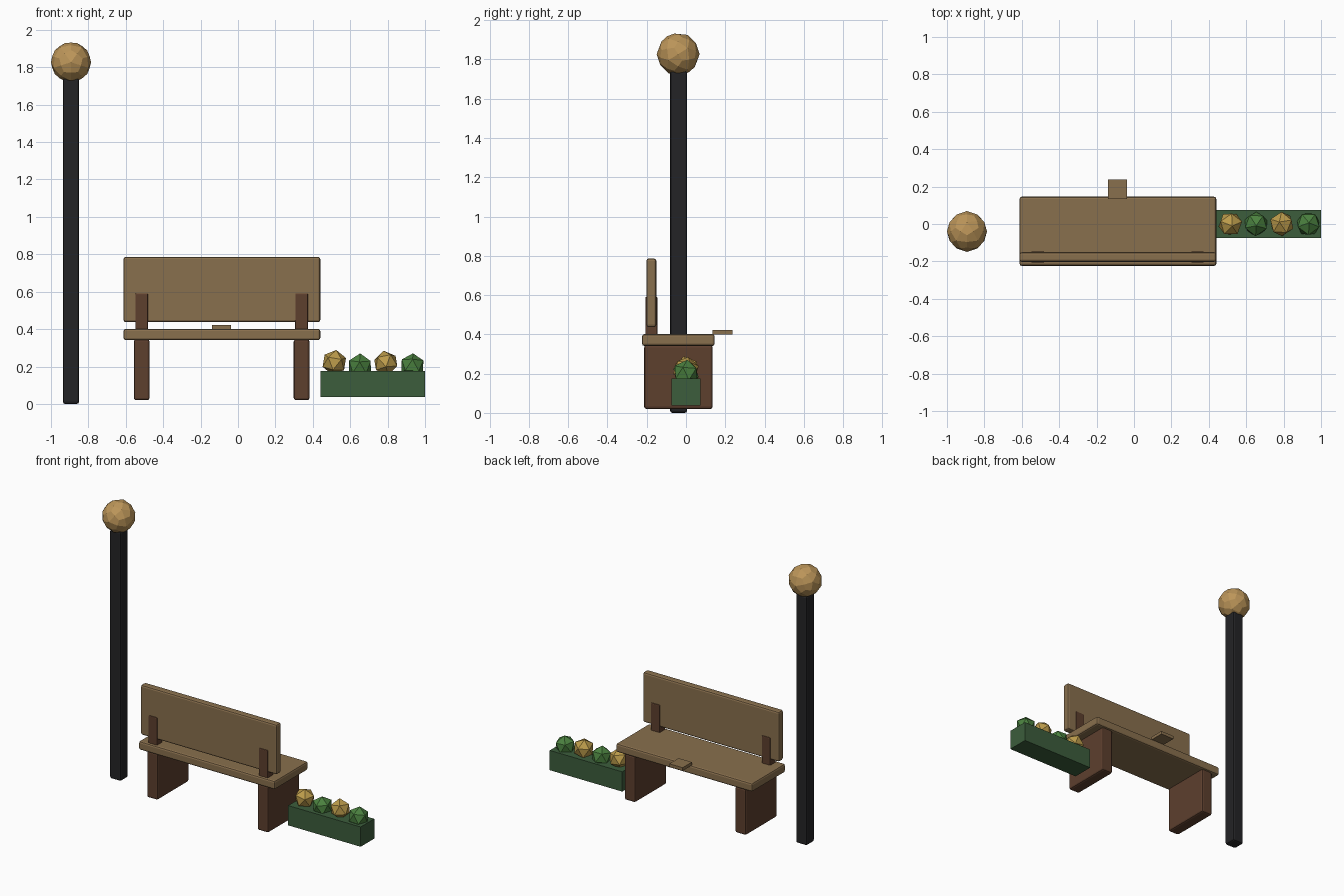
import bpy, bmesh
from mathutils import Matrix, Euler

if "Cube" in bpy.data.objects:
    bpy.data.objects.remove(bpy.data.objects["Cube"])


def material(name, rgb):
    m = bpy.data.materials.new(name)
    m.diffuse_color = (*rgb, 1)
    m.use_nodes = True
    m.node_tree.nodes["Principled BSDF"].inputs["Base Color"].default_value = m.diffuse_color
    return m


WOOD = material("light_wood", (0.25, 0.16, 0.075))
DARK = material("dark_wood", (0.11, 0.05, 0.027))
IRON = material("iron", (0.017, 0.017, 0.019))
GLOW = material("lamp_glow", (0.50, 0.30, 0.10))
BOX = material("planter_green", (0.045, 0.11, 0.045))
LEAF = material("leaf", (0.07, 0.22, 0.05))
BLOOM = material("bloom", (0.50, 0.33, 0.07))


def finish(name, bm, mat):
    me = bpy.data.meshes.new(name)
    bm.to_mesh(me)
    bm.free()
    me.materials.append(mat)
    ob = bpy.data.objects.new(name, me)
    bpy.context.collection.objects.link(ob)
    return ob


def box(name, x, y, z, mat, bevel=0.0):
    """Box from (min, max) ranges with an optional chamfer."""
    bm = bmesh.new()
    mid = [(a + b) / 2 for a, b in (x, y, z)]
    size = [b - a for a, b in (x, y, z)]
    bmesh.ops.create_cube(bm, size=1, matrix=Matrix.Translation(mid) @ Matrix.Diagonal((*size, 1)))
    ob = finish(name, bm, mat)
    if bevel:
        mod = ob.modifiers.new("bevel", "BEVEL")
        mod.width, mod.segments = bevel, 2
    return ob


def ico(name, loc, radius, mat, rot):
    bm = bmesh.new()
    bmesh.ops.create_icosphere(bm, subdivisions=1, radius=radius, matrix=Matrix.Translation(loc) @ rot)
    return finish(name, bm, mat)


# Bench
box("seat", (-0.612, 0.44), (-0.224, 0.146), (0.341, 0.401), WOOD, 0.012)
box("backrest", (-0.612, 0.44), (-0.202, -0.151), (0.437, 0.786), WOOD, 0.012)
for side, cx in (("left", -0.515), ("right", 0.34)):
    box(side + "_leg", (cx - 0.042, cx + 0.042), (-0.213, 0.136), (0.02, 0.345), DARK, 0.012)
    box(side + "_back_support", (cx - 0.034, cx + 0.034), (-0.207, -0.146), (0.36, 0.592), DARK, 0.006)
box("seat_tab", (-0.14, -0.037), (0.135, 0.237), (0.40, 0.422), WOOD)

# Lamp
box("lamp_post", (-0.936, -0.85), (-0.081, 0.006), (0, 1.74), IRON, 0.012)
pole_to_y = Matrix(((0, 1, 0, 0), (0, 0, 1, 0), (1, 0, 0, 0), (0, 0, 0, 1)))
globe = ico("lamp_globe", (-0.893, -0.04, 1.827), 0.1343, GLOW, pole_to_y)
sub = globe.modifiers.new("facets", "SUBSURF")
sub.levels = sub.render_levels = 1
sub.use_limit_surface = False

# Planter with four plants
box("planter", (0.44, 1.0), (-0.075, 0.075), (0.038, 0.176), BOX)
plants = [(0.515, 0.222, BLOOM, (0.2, 0.1, 0.3)), (0.652, 0.203, LEAF, (0.1, -0.1, 0.9)),
          (0.790, 0.219, BLOOM, (-0.2, 0.15, 1.5)), (0.932, 0.203, LEAF, (0.1, 0.05, 2.2))]
for i, (x, z, mat, rot) in enumerate(plants):
    ico(f"plant_{i + 1}", (x, 0, z), 0.068, mat, Euler(rot).to_matrix().to_4x4())
